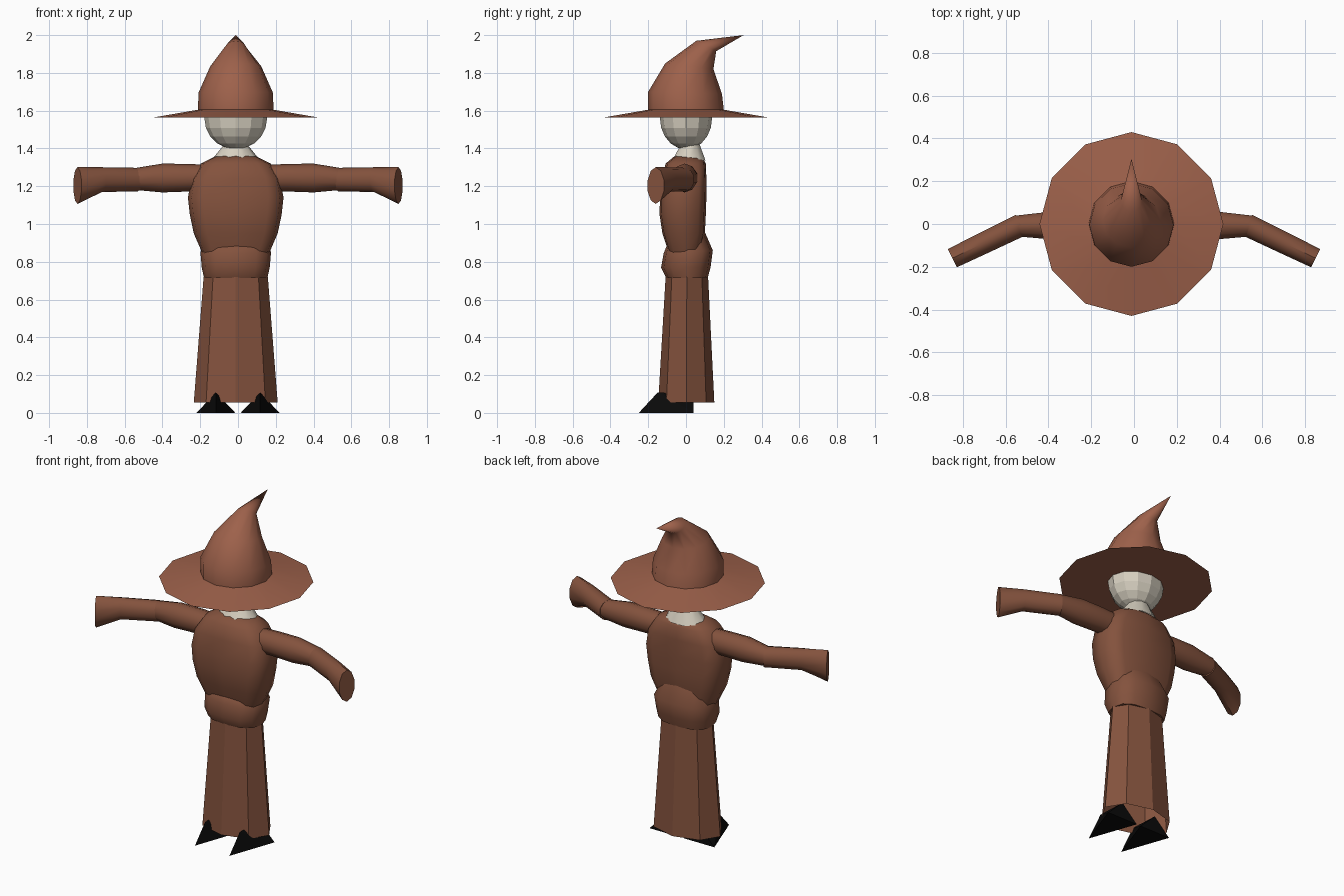
import bpy, bmesh
from math import sin, cos, pi, radians, copysign
from mathutils import Vector

if "Cube" in bpy.data.objects:
    bpy.data.objects.remove(bpy.data.objects["Cube"])

CX = -0.012  # body centre line


def material(name, rgb):
    m = bpy.data.materials.new(name)
    m.diffuse_color = (*rgb, 1)
    m.use_nodes = True
    m.node_tree.nodes["Principled BSDF"].inputs["Base Color"].default_value = m.diffuse_color
    return m


HAT = material("hat_cloth", (0.34, 0.12, 0.07))
ROBE = material("robe_cloth", (0.23, 0.085, 0.047))
CREAM = material("cream", (0.68, 0.63, 0.53))
BLACK = material("black", (0.003, 0.003, 0.003))


def finish(name, bm, mat, smooth):
    bmesh.ops.remove_doubles(bm, verts=bm.verts, dist=0.0005)
    bmesh.ops.recalc_face_normals(bm, faces=bm.faces)
    me = bpy.data.meshes.new(name)
    bm.to_mesh(me)
    bm.free()
    ob = bpy.data.objects.new(name, me)
    bpy.context.collection.objects.link(ob)
    me.materials.append(mat)
    if smooth:
        bpy.ops.object.select_all(action='DESELECT')
        ob.select_set(True)
        bpy.context.view_layer.objects.active = ob
        bpy.ops.object.shade_smooth_by_angle(angle=radians(smooth))
    return ob


def loft(name, rings, mat, smooth=50, start=False, end=False):
    """Skin a list of point rings, optionally capping the ends."""
    bm = bmesh.new()
    rows = [[bm.verts.new(p) for p in r] for r in rings]
    n = len(rows[0])
    for a, b in zip(rows, rows[1:]):
        for i in range(n):
            j = (i + 1) % n
            bm.faces.new((a[i], a[j], b[j], b[i]))
    if start:
        bm.faces.new(rows[0])
    if end:
        bm.faces.new(rows[-1])
    return finish(name, bm, mat, smooth)


def power(v, p):
    return 0 if abs(v) < 1e-6 else copysign(abs(v) ** p, v)


def ring(rx, yf, zf, yb, zb=None, n=12, p=1):
    """Ellipse (boxier for p < 1), half width rx, front (yf, zf) to back (yb, zb)."""
    zb = zf if zb is None else zb
    pts = []
    for i in range(n):
        a = 2 * pi * i / n
        t = (1 + power(sin(a), p)) / 2
        pts.append((CX + rx * power(cos(a), p), yf + (yb - yf) * t, zf + (zb - zf) * t))
    return pts


def arm_ring(side, x, y, half, zlo, zhi, yaw, n=10):
    """Upright ellipse across an arm that is turned forward by yaw."""
    pts = []
    for i in range(n):
        a = 2 * pi * (i + 0.5) / n
        h = half * cos(a)
        pts.append((side * (x + h * sin(yaw)), y + h * cos(yaw),
                    (zlo + zhi) / 2 + (zhi - zlo) / 2 * 1.04 * sin(a)))
    return pts


# hat: wide brim with flat underside, bent pointed crown
loft("hat", [ring(0.43, -0.43, 1.565, 0.43),
             ring(0.20, -0.20, 1.605, 0.20),
             ring(0.197, -0.20, 1.70, 0.19, 1.69),
             ring(0.135, -0.11, 1.85, 0.145, 1.82),
             ring(0.05, 0.055, 1.97, 0.16, 1.915),
             ring(0.0, 0.305, 2.0, 0.305)], HAT, 60, True)

# head
bm = bmesh.new()
bmesh.ops.create_uvsphere(bm, u_segments=12, v_segments=10, radius=1)
for v in bm.verts:
    v.co = Vector((CX + v.co.x * 0.166, v.co.y * 0.138, 1.56 + v.co.z * 0.165))
finish("head", bm, CREAM, 0)

# neck
loft("neck", [ring(0.125, -0.07, 1.35, 0.108, 1.335, 10),
              ring(0.062, -0.03, 1.42, 0.075, 1.42, 10)], CREAM)

# torso, boxy section
B = 0.55
loft("torso", [ring(0.17, -0.085, 0.83, 0.07, p=B),
               ring(0.222, -0.125, 0.95, 0.10, p=B),
               ring(0.243, -0.14, 1.05, 0.105, p=B),
               ring(0.253, -0.138, 1.14, 0.108, p=B),
               ring(0.235, -0.127, 1.24, 0.108, p=B),
               ring(0.185, -0.108, 1.32, 0.105, p=0.65),
               ring(0.12, -0.06, 1.36, 0.09, 1.345, p=0.9)], ROBE, 60, True, True)

# waist, rising to a peak at the back
W = 0.78
loft("waist", [ring(0.168, -0.105, 0.715, 0.115, p=W),
               ring(0.18, -0.132, 0.77, 0.13, p=W),
               ring(0.187, -0.118, 0.845, 0.142, 0.86, p=W),
               ring(0.14, -0.10, 0.89, 0.09, 0.98, p=W)], ROBE, 60, True, True)

# skirt: faceted, eight sides, open at the hem
loft("skirt", [ring(0.222, -0.147, 0.055, 0.15, n=8),
               ring(0.17, -0.108, 0.72, 0.117, n=8)], ROBE, 0)

FORE = radians(26.5)
for side, label in ((-1, "left"), (1, "right")):
    # upper sleeve
    loft("upper_sleeve_" + label,
         [arm_ring(side, 0.14, -0.005, 0.065, 1.175, 1.31, 0),
          arm_ring(side, 0.26, -0.005, 0.068, 1.175, 1.315, 0),
          arm_ring(side, 0.40, -0.007, 0.067, 1.17, 1.317, 0),
          arm_ring(side, 0.55, -0.010, 0.052, 1.183, 1.293, 0.2)], ROBE, 50, True, True)
    # lower sleeve, flaring downwards at the cuff
    loft("lower_sleeve_" + label,
         [arm_ring(side, 0.53, -0.005, 0.056, 1.175, 1.295, FORE),
          arm_ring(side, 0.72, -0.097, 0.053, 1.172, 1.298, FORE),
          arm_ring(side, 0.85, -0.16, 0.05, 1.11, 1.297, FORE)], ROBE, 50, True, True)
    # pointed shoe
    bm = bmesh.new()
    fx = side * 0.117
    toe, bl, br, peak, heel = [bm.verts.new((fx + x, y, z)) for x, y, z in (
        (0, -0.25, 0), (-0.103, 0.04, 0), (0.103, 0.04, 0),
        (0, -0.15, 0.108), (0, 0.04, 0.1))]
    for f in ((toe, br, bl), (toe, bl, peak), (peak, bl, heel),
              (toe, peak, br), (peak, heel, br), (bl, br, heel)):
        bm.faces.new(f)
    finish("shoe_" + label, bm, BLACK, 0)
